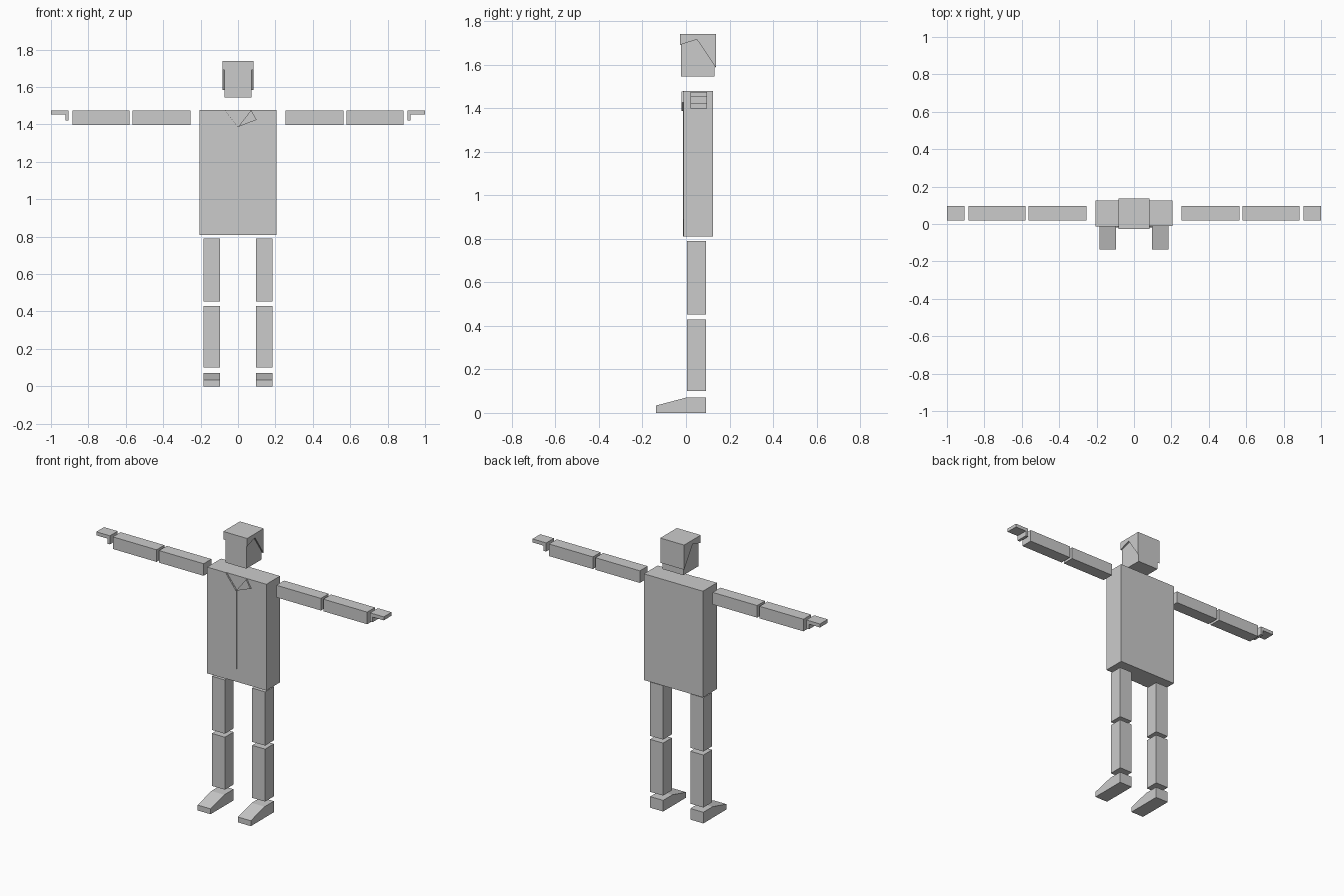
import bpy
import bmesh

cube = bpy.data.objects.get("Cube")
if cube:
    bpy.data.objects.remove(cube, do_unlink=True)

grey = bpy.data.materials.new("plain_grey")
grey.use_nodes = True
colour = (0.6, 0.6, 0.6, 1)
grey.diffuse_color = colour
grey.node_tree.nodes["Principled BSDF"].inputs["Base Color"].default_value = colour


def finish(name, bm):
    bmesh.ops.recalc_face_normals(bm, faces=bm.faces)
    mesh = bpy.data.meshes.new(name)
    bm.to_mesh(mesh)
    bm.free()
    mesh.materials.append(grey)
    obj = bpy.data.objects.new(name, mesh)
    bpy.context.collection.objects.link(obj)
    return obj


def prism(name, axis, profile, lo, hi):
    """Extrude a profile along x (profile in y, z) or y (profile in x, z)."""
    bm = bmesh.new()

    def place(p, d):
        return (d, p[0], p[1]) if axis == "x" else (p[0], d, p[1])

    face = bm.faces.new([bm.verts.new(place(p, lo)) for p in profile])
    ext = bmesh.ops.extrude_face_region(bm, geom=[face])
    verts = [v for v in ext["geom"] if isinstance(v, bmesh.types.BMVert)]
    bmesh.ops.translate(bm, verts=verts, vec=place((0, 0), hi - lo))
    return finish(name, bm)


def box(name, x, y, z):
    profile = [(y[0], z[0]), (y[1], z[0]), (y[1], z[1]), (y[0], z[1])]
    return prism(name, "x", profile, *x)


# Torso with a slightly raised coat front on one half
FRONT = -0.011
box("torso", (-0.205, 0.205), (FRONT, 0.125), (0.81, 1.478))
prism("coat_front", "y",
      [(0, 1.388), (0, 0.89), (-0.07, 0.81), (-0.205, 0.81), (-0.205, 1.478), (-0.07, 1.478)],
      FRONT - 0.003, FRONT + 0.002)

# Head and the hair cap, notched along its sides
box("head", (-0.073, 0.073), (-0.022, 0.13), (1.545, 1.73))
prism("hair", "x",
      [(-0.028, 1.69), (0.05, 1.715), (0.137, 1.585), (0.137, 1.74), (-0.028, 1.74)],
      -0.083, 0.083)

# Paired parts
ARM_Y = (0.02, 0.097)
LEG_X = (0.095, 0.185)
LEG_Y = (0.005, 0.092)
for side, s in (("left", 1), ("right", -1)):
    def span(a, b):
        return tuple(sorted((s * a, s * b)))

    # Collar flap
    prism(side + "_collar", "y",
          [(s * x, z) for x, z in ((0, 1.386), (0.1, 1.425), (0.07, 1.476))],
          FRONT - 0.009, FRONT + 0.002)

    # Arm and hand
    box(side + "_upper_arm", span(0.253, 0.563), ARM_Y, (1.397, 1.473))
    box(side + "_forearm", span(0.58, 0.885), ARM_Y, (1.397, 1.473))
    prism(side + "_hand", "y",
          [(s * x, z) for x, z in ((0.905, 1.42), (0.923, 1.42), (0.923, 1.452),
                                   (1, 1.452), (1, 1.474), (0.905, 1.474))],
          *ARM_Y)

    # Leg and wedge foot
    box(side + "_thigh", span(*LEG_X), LEG_Y, (0.452, 0.79))
    box(side + "_shin", span(*LEG_X), LEG_Y, (0.1, 0.43))
    prism(side + "_foot", "x",
          [(-0.137, 0), (0.092, 0), (0.092, 0.07), (0, 0.07), (-0.137, 0.034)],
          *span(*LEG_X))
